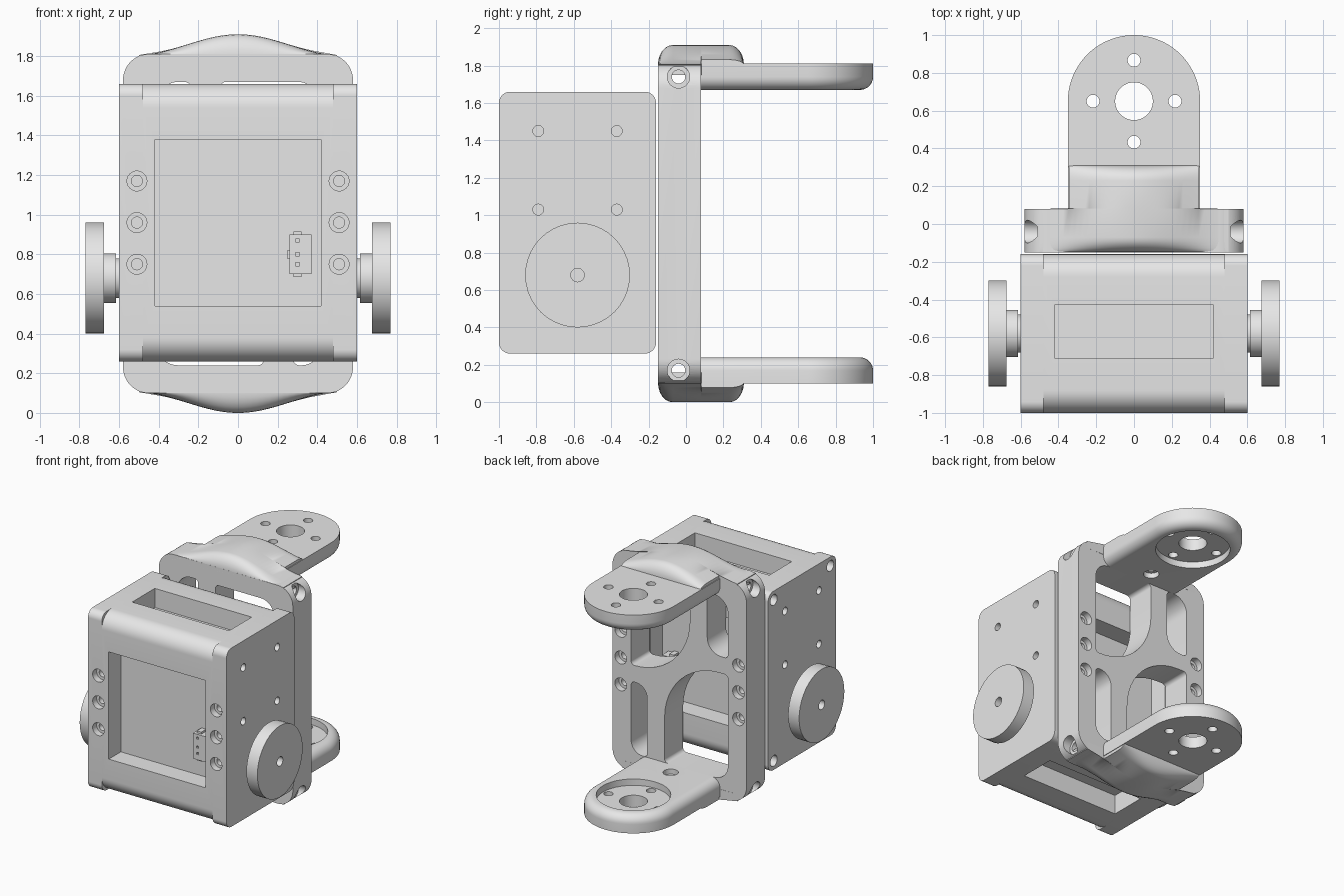
import bpy, bmesh, math

cube = bpy.data.objects.get("Cube")
if cube:
    bpy.data.objects.remove(cube, do_unlink=True)

grey = bpy.data.materials.new("light_grey")
grey.use_nodes = True
grey.diffuse_color = (0.8, 0.8, 0.8, 1)
grey.node_tree.nodes["Principled BSDF"].inputs["Base Color"].default_value = (0.8, 0.8, 0.8, 1)

HEIGHT = 1.91
parts = []


def loft(name, rings, flip=False, keep=True):
    """Skin a stack of equal rings of 3D points and cap both ends."""
    bm = bmesh.new()
    rows = [[bm.verts.new((x, y, HEIGHT - z if flip else z)) for x, y, z in r] for r in rings]
    n = len(rows[0])
    for a, b in zip(rows, rows[1:]):
        for i in range(n):
            j = (i + 1) % n
            bm.faces.new((a[i], a[j], b[j], b[i]))
    bm.faces.new(rows[0])
    bm.faces.new(rows[-1])
    bmesh.ops.recalc_face_normals(bm, faces=bm.faces)
    mesh = bpy.data.meshes.new(name)
    bm.to_mesh(mesh)
    bm.free()
    mesh.materials.append(grey)
    ob = bpy.data.objects.new(name, mesh)
    bpy.context.collection.objects.link(ob)
    if keep:
        parts.append(ob)
    return ob


def prism(name, pts, axis, lo, hi, keep=True):
    """Extrude a flat outline along an axis."""
    place = {"x": lambda p, t: (t, p[0], p[1]),
             "y": lambda p, t: (p[0], t, p[1]),
             "z": lambda p, t: (p[0], p[1], t)}[axis]
    return loft(name, [[place(p, t) for p in pts] for t in (lo, hi)], keep=keep)


def arc(cx, cy, r, start, sweep, n):
    return [(cx + r * math.cos(math.radians(start + sweep * i / n)),
             cy + r * math.sin(math.radians(start + sweep * i / n))) for i in range(n + 1)]


def rounded(a0, a1, b0, b1, radii):
    """Rectangle with its own radius at each corner, from top right anticlockwise."""
    if not isinstance(radii, tuple):
        radii = (radii,) * 4
    corners = ((a1, b1, -1, -1), (a0, b1, 1, -1), (a0, b0, 1, 1), (a1, b0, -1, 1))
    pts = []
    for k, ((a, b, sa, sb), r) in enumerate(zip(corners, radii)):
        pts += arc(a + sa * r, b + sb * r, r, 90 * k, 90, 12) if r else [(a, b)]
    return pts


def circle(a, b, r):
    return arc(a, b, r, 0, 360, 40)[:-1]


def box(a0, a1, b0, b1):
    return rounded(a0, a1, b0, b1, 0)


def cut(targets, pts, axis, lo, hi):
    """Cut an extruded outline out of one or more parts."""
    cutter = prism("cutter", pts, axis, lo, hi, keep=False)
    cutter.hide_render = True
    for ob in targets:
        mod = ob.modifiers.new("cut", "BOOLEAN")
        mod.operation = "DIFFERENCE"
        mod.solver = "EXACT"
        mod.object = cutter
        bpy.context.view_layer.objects.active = ob
        bpy.ops.object.modifier_apply(modifier=mod.name)
    bpy.data.objects.remove(cutter, do_unlink=True)


# Servo housing: rounded core between two side plates
FRONT, BACK, MID = -1.0, -0.16, -0.58
core = prism("housing_core", rounded(FRONT, BACK, 0.26, 1.66, 0.12), "x", -0.48, 0.48)
plates = {s: prism("side_plate_" + n, rounded(FRONT, BACK, 0.26, 1.66, 0.06), "x",
                   *sorted((s * 0.48, s * 0.60)))
          for s, n in ((1, "left"), (-1, "right"))}

# Rectangular pockets on the front, back, top and bottom
DEPTH = 0.15
for lo, hi in ((FRONT - 0.1, FRONT + DEPTH), (BACK - DEPTH, BACK + 0.1)):
    cut([core], box(-0.42, 0.42, 0.54, 1.38), "y", lo, hi)
for lo, hi in ((0.1, 0.26 + DEPTH), (1.66 - DEPTH, 1.8)):
    cut([core], box(-0.42, 0.42, -0.71, -0.43), "z", lo, hi)

# Stepped screw holes on the front and back edges
for s in (-1, 1):
    for z in (0.75, 0.96, 1.17):
        for r, d in ((0.05, 0.05), (0.028, 0.14)):
            cut([core, plates[s]], circle(s * 0.51, z, r), "y", FRONT - 0.1, FRONT + d)
            cut([core, plates[s]], circle(s * 0.51, z, r), "y", BACK - d, BACK + 0.1)

# Mounting holes in the side plates
for s, plate in plates.items():
    for y in (-0.79, -0.37):
        for z in (1.03, 1.45):
            cut([plate], circle(y, z, 0.029), "x", *sorted((s * 0.52, s * 0.7)))
for y in (-0.93, -0.23):
    for z in (0.33, 1.59):
        cut([plates[-1]], circle(y, z, 0.042), "x", -0.7, -0.54)

# Cable sockets on the floors of the front and back pockets
for name, wall, out in (("front", FRONT + DEPTH, -1), ("back", BACK - DEPTH, 1)):
    span = sorted((wall - out * 0.01, wall + out * 0.08))
    socket = prism(name + "_socket", box(0.26, 0.37, 0.70, 0.90), "y", *span)
    for z in (0.75, 0.80, 0.87):
        cut([socket], box(0.29, 0.31, z - 0.008, z + 0.008), "y",
            *sorted((wall + out * 0.03, wall + out * 0.12)))
    tabs = (box(0.28, 0.32, 0.90, 0.915), box(0.28, 0.32, 0.685, 0.70), box(0.248, 0.26, 0.78, 0.82))
    for i, tab in enumerate(tabs):
        prism(f"{name}_socket_tab_{i + 1}", tab, "y", *sorted((wall, wall + out * 0.06)))

# Output discs on short hubs
for s, n in ((1, "left"), (-1, "right")):
    prism("hub_collar_" + n, circle(MID, 0.68, 0.10), "x", *sorted((s * 0.59, s * 0.62)))
    prism("hub_" + n, circle(MID, 0.68, 0.125), "x", *sorted((s * 0.615, s * 0.68)))
    disc = prism("output_disc_" + n, circle(MID, 0.68, 0.28), "x", *sorted((s * 0.675, s * 0.77)))
    cut([disc], circle(MID, 0.68, 0.036), "x", *sorted((s * 0.70, s * 0.9)))

# Bracket frame with a curved cross web left between four openings
F0, F1 = -0.15, 0.08
frame = prism("bracket_frame", rounded(-0.58, 0.58, 0.10, 1.81, 0.13), "y", F0, F1)
c = 0.12
openings = (rounded(-0.09, 0.42, 0.93, 1.67, (c, 0.03, 0.48, 0.03)),
            rounded(-0.42, 0.13, 0.24, 1.07, (0.48, 0.03, c, 0.03)),
            rounded(-0.42, -0.24, 1.20, 1.67, (0.03, c, 0.03, 0.12)),
            rounded(0.28, 0.42, 0.24, 0.80, (0.03, 0.10, 0.03, 0.10)))
for pts in openings:
    cut([frame], pts, "y", F0 - 0.1, F1 + 0.1)
for z in (0.17, 1.74):
    cut([frame], circle(-0.04, z, 0.036), "x", -0.7, 0.7)
    for s in (-1, 1):
        cut([frame], circle(-0.04, z, 0.06), "x", *sorted((s * 0.51, s * 0.7)))
for s in (-1, 1):
    for z in (0.75, 0.96, 1.17):
        for r, d in ((0.05, 0.05), (0.028, 0.4)):
            cut([frame], circle(s * 0.51, z, r), "y", F1 - d, F1 + 0.1)


def arm_ring(r, z):
    return [(x, y, z) for x, y in [(-r, 0.079), (r, 0.079)] + arc(0, 0.65, r, 0, 180, 40)]


def hump_ring(y, half, rise):
    xs = [half * (i / 16 - 1) for i in range(33)]
    top = [(x, y, 1.805 + 0.105 * rise * math.cos(math.pi * x / 1.04) ** 2) for x in xs]
    return top + [(half, y, 1.75), (-half, y, 1.75)]


# Two matching arms with a rounded inner edge, each with a raised shoulder
for name, flip in (("upper", False), ("lower", True)):
    rings = [arm_ring(0.35, 1.81)]
    for i in range(9):
        t = math.radians(90 * i / 8)
        rings.append(arm_ring(0.35 - 0.07 * (1 - math.cos(t)), 1.74 - 0.07 * math.sin(t)))
    arm = loft(name + "_arm", rings, flip)

    def through(x, y, r, lo=1.5, hi=2.0):
        span = (HEIGHT - hi, HEIGHT - lo) if flip else (lo, hi)
        cut([arm], circle(x, y, r), "z", *span)

    through(0, 0.65, 0.265, 1.5, 1.72)
    through(0, 0.65, 0.10)
    for dx, dy in ((1, 0), (-1, 0), (0, 1), (0, -1)):
        through(0.217 * dx, 0.65 + 0.217 * dy, 0.034)
    through(0, 0.19, 0.055, 1.5, 1.71)
    through(0, 0.19, 0.03, 1.5, 1.78)

    steps = [math.radians(15 * i) for i in range(7)]
    rings = [hump_ring(F0 + 0.08 * (1 - math.cos(t)), 0.5, math.sin(t)) for t in steps]
    rings += [hump_ring(F1, 0.5, 1), hump_ring(F1 + 0.002, 0.345, 1)]
    rings += [hump_ring(0.31 - 0.08 * (1 - math.cos(t)), 0.345, math.sin(t)) for t in reversed(steps)]
    loft(name + "_shoulder", rings, flip)

# Smooth the round surfaces and keep the edges crisp
bpy.ops.object.select_all(action="DESELECT")
for ob in parts:
    ob.select_set(True)
bpy.context.view_layer.objects.active = core
bpy.ops.object.shade_smooth_by_angle(angle=math.radians(30))
